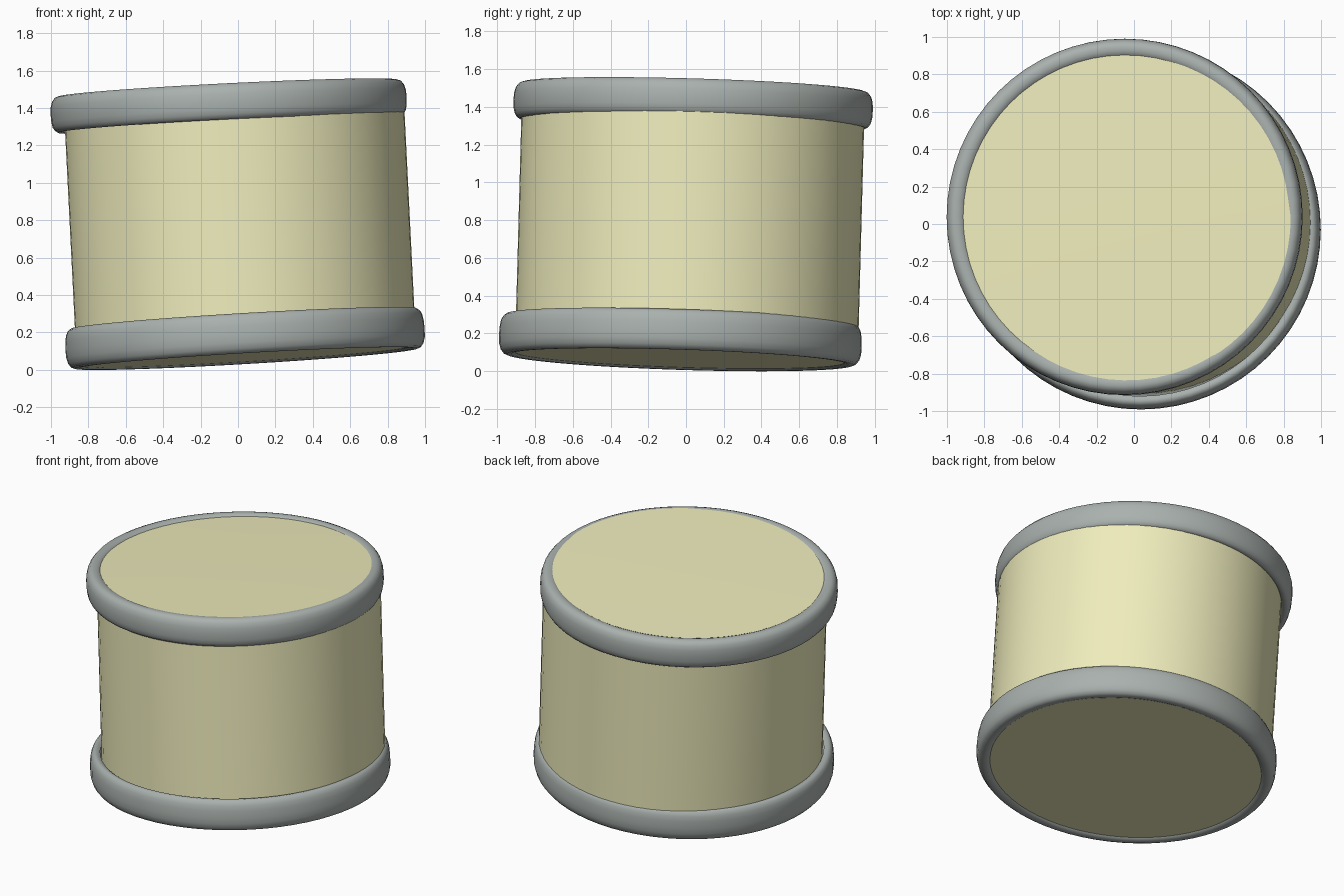
import bpy, bmesh, math
from mathutils import Vector

if "Cube" in bpy.data.objects:
    bpy.data.objects.remove(bpy.data.objects["Cube"])

SEGS = 64
CREAM = (0.86, 0.84, 0.50, 1)
GREY = (0.40, 0.44, 0.42, 1)


def lathe(name, profile, centre, axis, color):
    """Spin an (r, z) profile about local z, then tilt it along axis."""
    bm = bmesh.new()
    rings = []
    for r, z in profile:
        if r == 0:
            rings.append([bm.verts.new((0, 0, z))] * SEGS)
        else:
            rings.append([bm.verts.new((r * math.cos(2 * math.pi * i / SEGS),
                                        r * math.sin(2 * math.pi * i / SEGS), z))
                          for i in range(SEGS)])
    for a, b in zip(rings, rings[1:]):
        for i in range(SEGS):
            j = (i + 1) % SEGS
            bm.faces.new(list(dict.fromkeys((a[i], a[j], b[j], b[i]))))
    me = bpy.data.meshes.new(name)
    bm.to_mesh(me)
    bm.free()
    ob = bpy.data.objects.new(name, me)
    bpy.context.collection.objects.link(ob)
    ob.location = centre
    ob.rotation_mode = 'QUATERNION'
    ob.rotation_quaternion = Vector((0, 0, 1)).rotation_difference(Vector(axis))
    mat = bpy.data.materials.new(name + "_paint")
    mat.diffuse_color = color
    mat.use_nodes = True
    mat.node_tree.nodes["Principled BSDF"].inputs["Base Color"].default_value = mat.diffuse_color
    me.materials.append(mat)
    bpy.ops.object.select_all(action='DESELECT')
    ob.select_set(True)
    bpy.context.view_layer.objects.active = ob
    bpy.ops.object.shade_smooth_by_angle(angle=math.radians(50))
    return ob


# drum shell
lathe("drum_shell", [(0.909, -0.685), (0.909, 0.685)],
      (0.01, 0.021, 0.782), (-0.05, 0.027, 1), CREAM)

# skins, nearly flush with the hoop edges
lathe("top_skin", [(0.88, 0), (0.45, 0.004), (0, 0.005)][:],
      (-0.04, 0.038, 1.499), (-0.058, 0.033, 1), CREAM)
lathe("bottom_skin", [(0, 0), (0.45, 0), (0.895, 0)],
      (0.042, -0.012, 0.072), (-0.06, 0.032, 1), CREAM)

# rounded hoops, rolled over at both edges and open on the inside
hoop = [(0.885, -0.085), (0.90, -0.094), (0.918, -0.096), (0.934, -0.086), (0.945, -0.068),
        (0.951, -0.04), (0.953, 0), (0.951, 0.04), (0.942, 0.071),
        (0.927, 0.09), (0.908, 0.097), (0.885, 0.096), (0.865, 0.088), (0.852, 0.072)]
lathe("top_hoop", hoop, (-0.05, 0.038, 1.409), (-0.05, 0.029, 1), GREY)
lower = [(r + 0.009, -z * (1.0 if z > 0 else 1.22)) for r, z in reversed(hoop)]
lathe("bottom_hoop", lower, (0.038, -0.03, 0.157), (-0.059, 0.032, 1), GREY)
